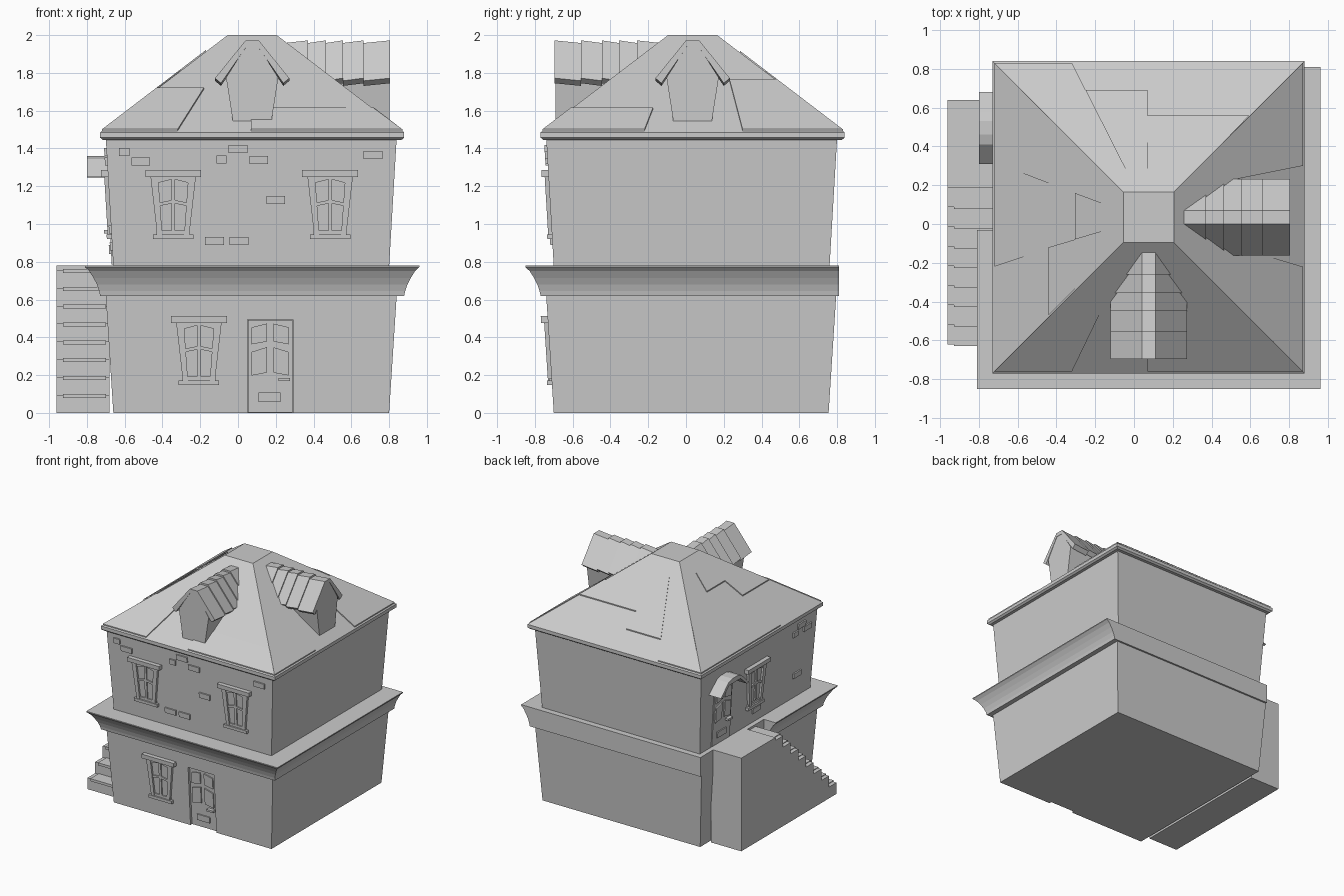
import bpy, bmesh, math

if "Cube" in bpy.data.objects:
    bpy.data.objects.remove(bpy.data.objects["Cube"])

grey = bpy.data.materials.new("plain grey")
grey.diffuse_color = (0.6, 0.6, 0.6, 1)
grey.use_nodes = True
grey.node_tree.nodes["Principled BSDF"].inputs["Base Color"].default_value = grey.diffuse_color
CX, CY = 0.075, 0.035


def loft(bm, rings):
    """Skin a stack of matching point loops and cap both ends."""
    loops = [[bm.verts.new(p) for p in r] for r in rings]
    n = len(loops[0])
    for a, b in zip(loops, loops[1:]):
        for i in range(n):
            j = (i + 1) % n
            bm.faces.new((a[i], a[j], b[j], b[i]))
    bm.faces.new(loops[0][::-1])
    bm.faces.new(loops[-1])


def make(name, solids):
    """One object from several lofted solids."""
    bm = bmesh.new()
    for rings in solids:
        loft(bm, rings)
    bmesh.ops.recalc_face_normals(bm, faces=bm.faces)
    me = bpy.data.meshes.new(name)
    bm.to_mesh(me)
    bm.free()
    me.materials.append(grey)
    ob = bpy.data.objects.new(name, me)
    bpy.context.collection.objects.link(ob)
    return ob


def rect(x0, x1, y0, y1, z):
    return [(x0, y0, z), (x1, y0, z), (x1, y1, z), (x0, y1, z)]


def square(h, z):
    return rect(CX - h, CX + h, CY - h, CY + h, z)


def on_wall(side, u, z, d):
    """Point on the leaning front or left wall, d outward."""
    lean = 0.04 * (z / 0.62 if z < 0.7 else (z - 0.78) / 0.67)
    if side == "front":
        return (u, -0.70 - lean - d, z)
    return (-0.66 - lean - d, -u, z)


def plate(side, pts, d1, d0=-0.02):
    return [[on_wall(side, u, z, d) for u, z in pts] for d in (d0, d1)]


def box(u0, u1, z0, z1):
    return [(u0, z0), (u1, z0), (u1, z1), (u0, z1)]


# Walls, flaring slightly towards the top of each storey
lower = make("lower_wall", [[rect(-0.66, 0.80, -0.70, 0.755, 0),
                             rect(-0.70, 0.84, -0.74, 0.795, 0.62)]])
make("upper_wall", [[rect(-0.66, 0.80, -0.70, 0.76, 0.775),
                     rect(-0.70, 0.84, -0.74, 0.80, 1.455)]])

# Doorway recess
cutter = make("doorway_cutter", [plate("front", box(0.05, 0.29, -0.05, 0.495), 0.1, -0.03)])
cutter.hide_render = True
mod = lower.modifiers.new("doorway", "BOOLEAN")
mod.object = cutter
mod.solver = "EXACT"
bpy.context.view_layer.objects.active = lower
bpy.ops.object.modifier_apply(modifier="doorway")
bpy.data.objects.remove(cutter)

# Cove cornice around front and right, part of the left, flush at the back
cove = [(0.805, 0.62), (0.81, 0.645), (0.822, 0.68), (0.84, 0.715), (0.862, 0.75), (0.885, 0.772), (0.885, 0.78)]
make("cornice", [[[(CX - h, CY - h, z), (CX + h, CY - h, z), (CX + h, 0.81, z),
                   (-0.70, 0.81, z), (-0.70, -0.03, z), (CX - h, -0.03, z)] for h, z in cove]])

# Hipped roof with a flat top
make("roof", [[square(0.79, 1.445), square(0.805, 1.457), square(0.805, 1.485), square(0.13, 2.0)]])


def roof_z(x, y):
    return 2.0 - (max(abs(x - CX), abs(y - CY)) - 0.13) * 0.515 / 0.675


# Overlapping roofing sheets, given as plan outlines
sheets = [
    [(-0.72, -0.76), (-0.32, -0.76), (-0.18, -0.47), (-0.43, -0.47)],
    [(0.07, -0.76), (0.87, -0.76), (0.72, -0.605), (0.07, -0.605)],
    [(0.87, -0.76), (0.87, -0.22), (0.72, -0.175), (0.72, -0.61)],
    [(0.87, 0.83), (0.87, 0.30), (0.52, 0.23), (0.52, 0.48)],
    [(-0.72, 0.83), (-0.72, -0.22), (-0.57, -0.17), (-0.57, 0.68)],
    [(-0.57, 0.68), (-0.57, 0.26), (-0.44, 0.21), (-0.44, 0.55)],
    [(-0.305, 0.16), (-0.17, 0.11), (-0.17, -0.04), (-0.305, -0.08)],
    [(-0.44, -0.12), (-0.305, -0.08), (-0.305, -0.335), (-0.44, -0.47)],
    [(-0.72, 0.83), (-0.32, 0.83), (-0.25, 0.69), (-0.58, 0.69)],
    [(-0.25, 0.69), (0.07, 0.69), (0.07, 0.285), (-0.045, 0.285)],
    [(0.07, 0.56), (0.595, 0.56), (0.46, 0.42), (0.07, 0.42)],
]
make("roof_sheets", [[[(x, y, roof_z(x, y) + o) for x, y in s] for o in (-0.01, 0.009)] for s in sheets])


# Dormers with stepped gable roofs
def dormer(name, to_world):
    def ring(pts, v, dz=0.0):
        return [to_world(u, v, z + dz) for u, z in pts]
    body = [(-0.10, 1.53), (0.10, 1.53), (0.138, 1.775), (0.03, 1.945), (-0.03, 1.945), (-0.138, 1.775)]
    make(name + "_body", [[ring(body, 0.15), ring(body, 0.727)]])
    half = [(0.035, 1.972), (0.197, 1.772), (0.165, 1.745), (0.03, 1.94)]
    cap = half + [(-u, z) for u, z in reversed(half)]
    cuts = [0.17, 0.295, 0.39, 0.48, 0.59, 0.73]
    make(name + "_roof", [[ring(cap, a, -0.014), ring(cap, b)] for a, b in zip(cuts, cuts[1:])])


dormer("front_dormer", lambda u, v, z: (CX + u, CY - v, z))
dormer("right_dormer", lambda u, v, z: (CX + v, CY + u, z))


# Tapered four-pane windows
def window(name, side, c, zb):
    top, mid, h = zb + 0.305, zb + 0.165, 0.305
    parts = [plate(side, [(c - 0.085, zb), (c + 0.085, zb), (c + 0.12, top), (c - 0.12, top)], 0.004),
             plate(side, box(c - 0.148, c + 0.148, top, top + 0.035), 0.036),
             plate(side, box(c - 0.107, c + 0.107, zb - 0.025, zb), 0.026),
             plate(side, box(c - 0.01, c + 0.01, zb, top), 0.014),
             plate(side, [(c - 0.09, zb), (c + 0.09, zb), (c + 0.09, zb + 0.02), (c - 0.09, zb + 0.02)], 0.014)]
    for s in (-1, 1):
        parts.append(plate(side, [(c + s * 0.058, zb), (c + s * 0.085, zb),
                                  (c + s * 0.12, top), (c + s * 0.08, top)], 0.02))
        parts.append(plate(side, [(c, mid), (c, mid + 0.018), (c + s * 0.09, mid),
                                  (c + s * 0.09, mid - 0.018)], 0.014))
        parts.append(plate(side, [(c, top), (c, top - 0.012), (c + s * 0.09, top - 0.035),
                                  (c + s * 0.09, top)], 0.014))
    make(name, parts)


window("upper_left_window", "front", -0.343, 0.945)
window("upper_right_window", "front", 0.488, 0.945)
window("lower_window", "front", -0.207, 0.172)
window("side_window", "left", -0.06, 0.945)


# Panelled doors with letter slot and handle
def door(name, side, c, zb, d):
    parts = [plate(side, box(c - 0.118, c + 0.118, zb, zb + 0.49), d, d - 0.02)]
    for s in (-1, 1):
        a, b = c + s * 0.017, c + s * 0.098
        for z0, z1, drop in ((0.365, 0.47, 0.02), (0.2, 0.345, 0.025)):
            parts.append(plate(side, [(a, zb + z0 + 0.01), (b, zb + z0 - 0.005),
                                      (b, zb + z1 - drop), (a, zb + z1)], d + 0.01, d - 0.01))
    parts.append(plate(side, box(c - 0.062, c + 0.055, zb + 0.055, zb + 0.105), d + 0.01, d - 0.01))
    parts.append(plate(side, box(c + 0.045, c + 0.105, zb + 0.165, zb + 0.182), d + 0.03, d - 0.01))
    make(name, parts)


door("front_door", "front", 0.17, 0.003, -0.018)
door("side_door", "left", -0.495, 0.785, 0.008)

# Hood over the side door
hood = [(-0.68, 1.25), (-0.58, 1.345), (-0.53, 1.36), (-0.46, 1.36), (-0.41, 1.345), (-0.31, 1.25),
        (-0.335, 1.245), (-0.42, 1.32), (-0.57, 1.32), (-0.655, 1.245)]
make("door_hood", [[[(x, -u, z) for u, z in hood] for x in (-0.66, -0.80)]])

# Loose bricks standing proud of the walls
front_bricks = [(-0.05, 1.375), (-0.115, 1.32, 0.055), (0.06, 1.318), (-0.565, 1.31), (-0.63, 1.36, 0.055),
                (0.665, 1.343), (0.15, 1.105), (-0.175, 0.888), (-0.045, 0.888)]
side_bricks = [(0.48, 1.36), (0.42, 1.31, 0.06), (0.56, 1.31), (0.45, 0.95), (-0.08, 0.86)]
for side, bricks in (("front", front_bricks), ("left", side_bricks)):
    make(side + "_bricks", [plate(side, box(b[0], b[0] + (b[2] if len(b) > 2 else 0.1), b[1], b[1] + 0.043), 0.012)
                            for b in bricks])

# Side stairs: stepped solid with landing, plus treads
N, RISE, RUN, Y0 = 8, 0.0945, 0.101, -0.62
outline = [(0.64, 0.0), (Y0, 0.0)]
for k in range(N):
    outline += [(Y0 + k * RUN, (k + 1) * RISE), (Y0 + (k + 1) * RUN, (k + 1) * RISE)]
outline += [(Y0 + N * RUN, 0.78), (0.64, 0.78)]
make("side_stairs", [[[(x, y, z) for y, z in outline] for x in (-0.96, -0.68)]])
make("stair_treads", [[rect(-0.927, -0.70, Y0 + k * RUN - 0.01, Y0 + (k + 1) * RUN, (k + 1) * RISE + o)
                       for o in (-0.015, 0.006)] for k in range(N)])
